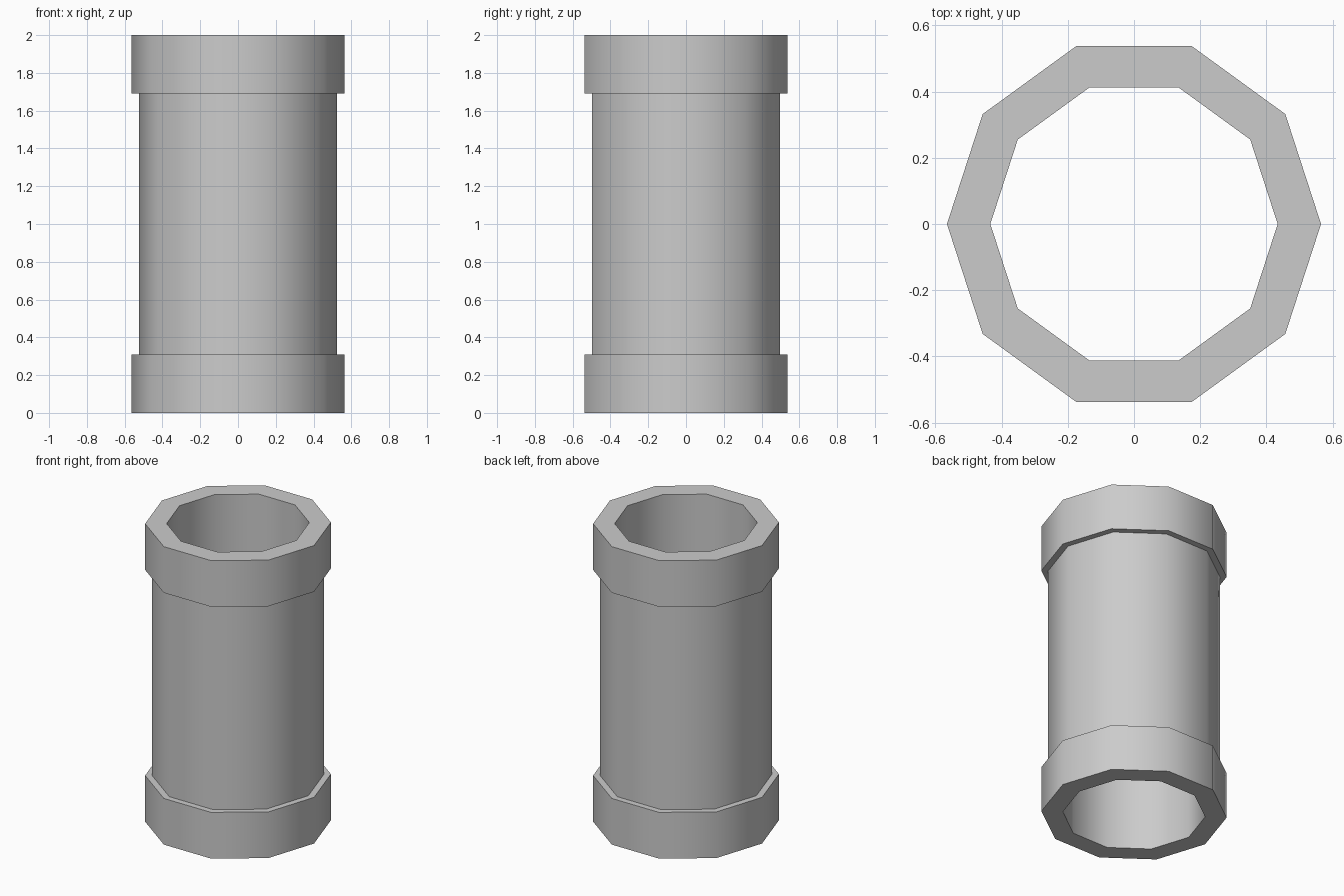
import bpy
import bmesh
from math import pi, radians

cube = bpy.data.objects.get("Cube")
if cube:
    bpy.data.objects.remove(cube, do_unlink=True)

SIDES = 10
HEIGHT = 2.0
COLLAR_HEIGHT = 0.31
BORE, BODY, COLLAR = 0.434, 0.523, 0.565   # corner radii

# Plain grey
grey = bpy.data.materials.new("grey")
grey.use_nodes = True
colour = (0.6, 0.6, 0.6, 1.0)
grey.diffuse_color = colour
grey.node_tree.nodes["Principled BSDF"].inputs["Base Color"].default_value = colour

# Closed wall section: outside with a collar at each end, then the straight bore
top_collar = HEIGHT - COLLAR_HEIGHT
section = [
    (BORE, 0), (COLLAR, 0), (COLLAR, COLLAR_HEIGHT), (BODY, COLLAR_HEIGHT),
    (BODY, top_collar), (COLLAR, top_collar), (COLLAR, HEIGHT), (BORE, HEIGHT),
]

# Hollow pipe: the section turned about z
bm = bmesh.new()
verts = [bm.verts.new((r, 0, z)) for r, z in section]
edges = [bm.edges.new((v, verts[(i + 1) % len(verts)])) for i, v in enumerate(verts)]
bmesh.ops.spin(bm, geom=verts + edges, cent=(0, 0, 0), axis=(0, 0, 1),
               angle=2 * pi, steps=SIDES, use_merge=True)
bmesh.ops.remove_doubles(bm, verts=bm.verts[:], dist=0.0001)
bmesh.ops.recalc_face_normals(bm, faces=bm.faces[:])
mesh = bpy.data.meshes.new("collared_pipe")
bm.to_mesh(mesh)
bm.free()
mesh.materials.append(grey)
pipe = bpy.data.objects.new("collared_pipe", mesh)
bpy.context.collection.objects.link(pipe)

# Smooth round the walls, sharp at the rims
bpy.ops.object.select_all(action="DESELECT")
pipe.select_set(True)
bpy.context.view_layer.objects.active = pipe
bpy.ops.object.shade_smooth_by_angle(angle=radians(50))
